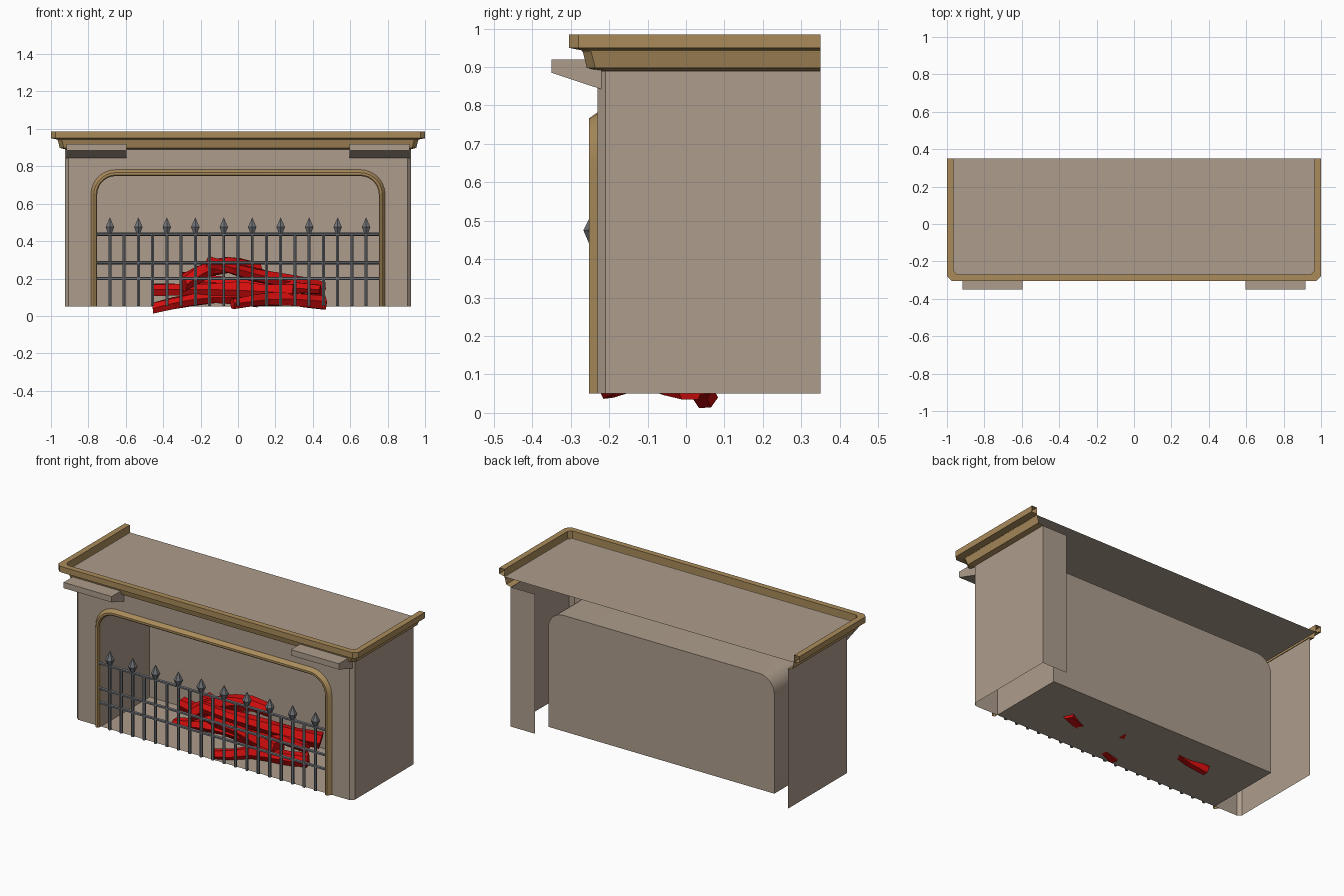
import bpy, bmesh, math, random
from mathutils import Vector, Matrix

if "Cube" in bpy.data.objects:
    bpy.data.objects.remove(bpy.data.objects["Cube"])

random.seed(4)


def material(name, rgb):
    m = bpy.data.materials.new(name)
    m.diffuse_color = (*rgb, 1)
    m.use_nodes = True
    m.node_tree.nodes["Principled BSDF"].inputs["Base Color"].default_value = m.diffuse_color
    return m


STONE = material("warm_stone", (0.42, 0.34, 0.265))
GOLD = material("aged_gold", (0.40, 0.26, 0.105))
IRON = material("grey_iron", (0.16, 0.17, 0.185))
RED = material("glowing_red", (0.65, 0.004, 0.004))


def finish(name, bm, mat, smooth=None):
    bmesh.ops.recalc_face_normals(bm, faces=bm.faces)
    me = bpy.data.meshes.new(name)
    bm.to_mesh(me)
    bm.free()
    me.materials.append(mat)
    ob = bpy.data.objects.new(name, me)
    bpy.context.collection.objects.link(ob)
    if smooth:
        bpy.ops.object.select_all(action='DESELECT')
        ob.select_set(True)
        bpy.context.view_layer.objects.active = ob
        bpy.ops.object.shade_smooth_by_angle(angle=math.radians(smooth))
    return ob


def skin(bm, rings, closed=False):
    """Bridge point rows of equal length with quads."""
    rows = [[bm.verts.new(p) for p in r] for r in rings]
    n = len(rows[0])
    for a, b in zip(rows, rows[1:]):
        for i in range(n if closed else n - 1):
            j = (i + 1) % n
            bm.faces.new((a[i], a[j], b[j], b[i]))
    return rows


def arch(off, y, half=0.753, top=0.748, rad=0.10, steps=7):
    """Rounded opening outline, grown by off, at depth y, left foot to right foot."""
    right = [(half + off, y, 0.05)]
    for i in range(steps + 1):
        a = math.pi / 2 * i / steps
        right.append((half - rad + (rad + off) * math.cos(a), y,
                      top - rad + (rad + off) * math.sin(a)))
    return [(-x, yy, z) for x, yy, z in right] + right[::-1]


def surround(x, z, ch=0.02):
    """Three-sided path with chamfered front corners, open at the back."""
    f = -(x - 0.695)
    right = [(x, 0.35, z), (x, f + ch, z), (x - ch, f, z)]
    return [(-a, b, c) for a, b, c in right] + right[::-1]


# front wall with arched opening, chamfered corners, side walls
bm = bmesh.new()
outer = [(0.905, -0.23, 0.05), (0.905, -0.23, 0.89), (-0.905, -0.23, 0.89), (-0.905, -0.23, 0.05)]
bm.faces.new([bm.verts.new(p) for p in outer + arch(0, -0.23)])
for s in (-1, 1):
    skin(bm, [[(s * x, y, z) for x, y in ((0.905, -0.23), (0.925, -0.21), (0.925, 0.35))]
              for z in (0.05, 0.89)])
finish("chimney_walls", bm, STONE)

# narrow return at the back of the right wall
bm = bmesh.new()
skin(bm, [[(x, 0.35, z) for x in (0.76, 0.925)] for z in (0.05, 0.89)])
finish("back_return", bm, STONE)

# firebox: arched tunnel with floor and back
bm = bmesh.new()
rows = skin(bm, [arch(0, -0.23), arch(0, 0.235)], closed=True)
bm.faces.new(rows[1])
finish("firebox", bm, STONE, 35)

# gold trim around the opening
bm = bmesh.new()
skin(bm, [arch(o, y) for o, y in ((0.034, -0.23), (0.018, -0.253), (0.006, -0.253),
                                  (0.0, -0.247), (0.0, -0.23))])
finish("opening_trim", bm, GOLD, 35)

# mantel moulding with raised rim
bm = bmesh.new()
skin(bm, [surround(x, z, c) for x, z, c in (
    (0.92, 0.89, 0.02), (0.953, 0.898, 0.022), (0.963, 0.937, 0.022), (0.965, 0.943, 0.022),
    (1.0, 0.95, 0.025), (1.0, 0.985, 0.025), (0.965, 0.985, 0.02), (0.965, 0.94, 0.02))])
finish("mantel_moulding", bm, GOLD)

# recessed mantel top
bm = bmesh.new()
bm.faces.new([bm.verts.new(p) for p in surround(0.965, 0.94, 0.02)])
finish("mantel_top", bm, STONE)

# wedge brackets under the mantel
side = [(-0.35, 0.92), (-0.35, 0.885), (-0.22, 0.842), (-0.22, 0.92)]
for s, name in ((-1, "left_bracket"), (1, "right_bracket")):
    bm = bmesh.new()
    rows = skin(bm, [[(s * x, y, z) for y, z in side] for x in (0.597, 0.917)], closed=True)
    for r in rows:
        bm.faces.new(r)
    finish(name, bm, STONE)


def rod(bm, a, b, r1, r2=None, sides=6):
    a, b = Vector(a), Vector(b)
    d = b - a
    m = Matrix.Translation((a + b) / 2) @ d.to_track_quat('Z', 'Y').to_matrix().to_4x4()
    bmesh.ops.create_cone(bm, cap_ends=True, segments=sides, radius1=r1,
                          radius2=r1 if r2 is None else r2, depth=d.length, matrix=m)


# iron fire guard: rails, bars and spear points
FY = -0.241
bm = bmesh.new()
for z in (0.20, 0.285, 0.437):
    rod(bm, (-0.753, FY, z), (0.753, FY, z), 0.009)
finish("guard_rails", bm, IRON)

bm = bmesh.new()
for i in range(19):
    x = -0.685 + i * 1.37 / 18
    rod(bm, (x, FY, 0.053), (x, FY, 0.44), 0.009)
finish("guard_bars", bm, IRON)

bm = bmesh.new()
for i in range(10):
    x = -0.685 + i * 1.37 / 9
    rod(bm, (x, FY, 0.44), (x, FY, 0.475), 0.011, 0.026)
    rod(bm, (x, FY, 0.475), (x, FY, 0.525), 0.026, 0.001)
finish("guard_spears", bm, IRON)

# glowing logs: start, end, sag or rise in the middle, radius at each end
logs = [
    ((-0.03, -0.20, 0.065), (0.46, 0.01, 0.075), 0.02, 0.035, 0.042),
    ((-0.455, 0.05, 0.04), (0.10, 0.03, 0.09), 0.03, 0.035, 0.045),
    ((-0.45, 0.11, 0.14), (0.30, -0.05, 0.12), 0.01, 0.035, 0.055),
    ((-0.16, -0.12, 0.29), (0.45, 0.15, 0.145), -0.01, 0.035, 0.045),
    ((-0.29, -0.02, 0.17), (0.12, 0.12, 0.25), 0.06, 0.05, 0.04),
    ((-0.30, 0.12, 0.19), (0.44, 0.02, 0.14), 0.0, 0.05, 0.03),
]
for k, (a, b, bend, r1, r2) in enumerate(logs):
    a, b = Vector(a), Vector(b)
    d = (b - a).normalized()
    u = d.cross(Vector((0, 0, 1))).normalized()
    v = u.cross(d)
    rings = []
    for i in range(6):
        t = i / 5
        jog = 0 if i in (0, 5) else random.uniform(-0.015, 0.015)
        c = a.lerp(b, t) + v * (bend * math.sin(math.pi * t)) + u * jog
        r = r1 + (r2 - r1) * t
        rings.append([c + (u * math.cos(q * math.pi / 3) + v * math.sin(q * math.pi / 3))
                      * r * random.uniform(0.8, 1.15) for q in range(6)])
    bm = bmesh.new()
    rows = skin(bm, rings, closed=True)
    bm.faces.new(rows[0])
    bm.faces.new(rows[-1])
    finish(f"log_{k + 1}", bm, RED)
